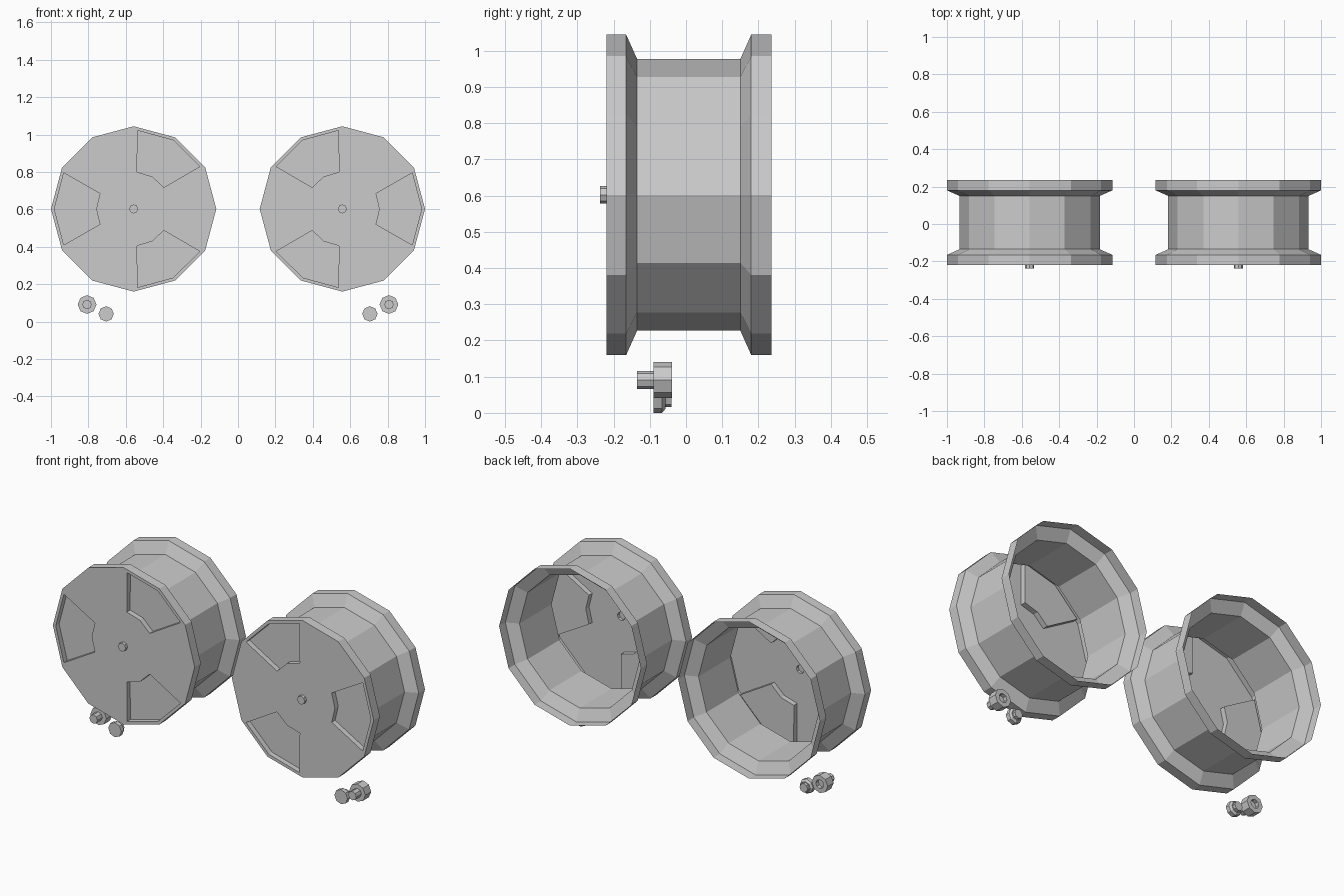
import bpy, bmesh
from math import sin, cos, radians

cube = bpy.data.objects.get("Cube")
if cube:
    bpy.data.objects.remove(cube, do_unlink=True)

grey = bpy.data.materials.new("light_grey")
grey.use_nodes = True
grey.diffuse_color = (0.6, 0.6, 0.6, 1)
grey.node_tree.nodes["Principled BSDF"].inputs["Base Color"].default_value = (0.6, 0.6, 0.6, 1)


def loop(bm, polar, y):
    """Closed outline from (radius, degrees) pairs in the plane at depth y."""
    return [bm.verts.new((r * cos(radians(a)), y, r * sin(radians(a)))) for r, a in polar]


def circle(bm, r, y, n):
    return loop(bm, [(r, 360 * i / n) for i in range(n)], y)


def bridge(bm, a, b):
    n = len(a)
    for i in range(n):
        j = (i + 1) % n
        bm.faces.new((a[i], a[j], b[j], b[i]))


def lathe(bm, profile, n):
    """Rings along y from (radius, y) pairs; returns the rings."""
    rings = [circle(bm, r, y, n) for r, y in profile]
    for a, b in zip(rings, rings[1:]):
        bridge(bm, a, b)
    return rings


def finish(bm, name, x, z):
    bmesh.ops.recalc_face_normals(bm, faces=bm.faces[:])
    mesh = bpy.data.meshes.new(name)
    bm.to_mesh(mesh)
    bm.free()
    mesh.materials.append(grey)
    obj = bpy.data.objects.new(name, mesh)
    obj.location = (x, 0, z)
    bpy.context.scene.collection.objects.link(obj)


def wheel(name, side):
    bm = bmesh.new()
    front, floor, tip = -0.22, -0.19, -0.237
    # Thin rim shell, open at the back
    rings = lathe(bm, [(0.442, front), (0.442, -0.165), (0.375, -0.135),
                       (0.375, 0.15), (0.442, 0.18), (0.442, 0.236)], 12)
    # Three recessed pockets and the centre peg
    pocket = [(0.42, -27.3), (0.424, 0), (0.42, 27.3), (0.198, 24.5), (0.2, 0), (0.198, -24.5)]
    outlines = [rings[0]]
    for turn in (60, 180, 300):
        if side > 0:
            turn = 180 - turn
        shape = [(r, a + turn) for r, a in pocket]
        rim, base = loop(bm, shape, front), loop(bm, shape, floor)
        bridge(bm, rim, base)
        bm.faces.new(base)
        outlines.append(rim)
    peg_base, peg_tip = lathe(bm, [(0.024, front), (0.024, tip)], 8)
    bm.faces.new(peg_tip)
    outlines.append(peg_base)
    # Front plate filled around the pockets
    edges = [bm.edges.get((o[i - 1], o[i])) for o in outlines for i in range(len(o))]
    bmesh.ops.triangle_fill(bm, edges=edges, use_beauty=True, normal=(0, -1, 0))
    finish(bm, name, side * 0.558, 0.602)


def turned_part(name, profile, x, z):
    bm = bmesh.new()
    rings = lathe(bm, profile, 8)
    bm.faces.new(rings[0])
    bm.faces.new(rings[-1])
    finish(bm, name, x, z)


for label, side in (("left", 1), ("right", -1)):
    wheel(label + "_wheel", side)
    # Hub nut with front stub and rear socket
    turned_part(label + "_hub_nut",
                [(0.025, -0.135), (0.025, -0.09), (0.05, -0.09), (0.05, -0.038),
                 (0.025, -0.038), (0.025, -0.06)], side * 0.807, 0.091)
    # Cap with a tapered back and short shaft
    turned_part(label + "_axle_cap",
                [(0.041, -0.09), (0.041, -0.066), (0.03, -0.057), (0.025, -0.057),
                 (0.025, -0.04)], side * 0.705, 0.041)
